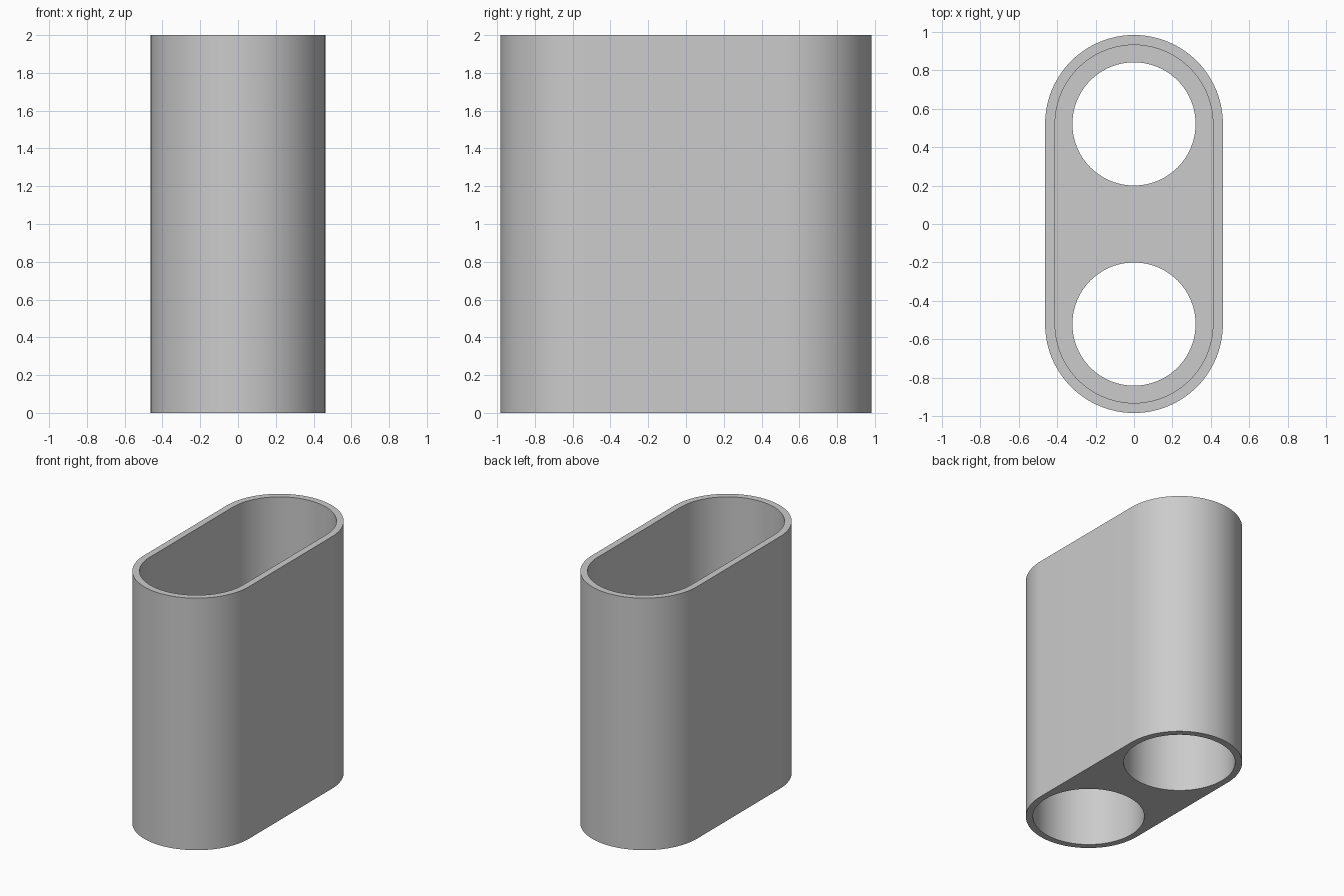
import bpy
import bmesh
from math import cos, sin, pi

cube = bpy.data.objects.get("Cube")
if cube:
    bpy.data.objects.remove(cube, do_unlink=True)

HEIGHT = 2.0
SPACING = 0.52           # distance of each bore axis from the centre
OUTER, INNER, HOLE = 0.462, 0.41, 0.32
WEB_LOW, WEB_HIGH = 0.95, 1.05
STEPS = 48               # segments per half circle

grey = bpy.data.materials.new("grey plastic")
grey.use_nodes = True
grey.diffuse_color = (0.6, 0.6, 0.6, 1)
grey.node_tree.nodes["Principled BSDF"].inputs["Base Color"].default_value = (0.6, 0.6, 0.6, 1)


def slot_outline(radius):
    """Rounded slot running along y."""
    points = []
    for side in (1, -1):
        for i in range(STEPS + 1):
            a = pi * i / STEPS
            points.append((side * radius * cos(a), side * (SPACING + radius * sin(a))))
    return points


def circle_outline(radius, y):
    n = 2 * STEPS
    return [(radius * cos(2 * pi * i / n), y + radius * sin(2 * pi * i / n)) for i in range(n)]


def prism(name, outline, low, high):
    bm = bmesh.new()
    base = bm.faces.new([bm.verts.new((x, y, low)) for x, y in outline])
    top = bmesh.ops.extrude_face_region(bm, geom=[base])["geom"]
    moved = [v for v in top if isinstance(v, bmesh.types.BMVert)]
    bmesh.ops.translate(bm, verts=moved, vec=(0, 0, high - low))
    bmesh.ops.recalc_face_normals(bm, faces=bm.faces)
    mesh = bpy.data.meshes.new(name)
    bm.to_mesh(mesh)
    bm.free()
    mesh.materials.append(grey)
    obj = bpy.data.objects.new(name, mesh)
    bpy.context.collection.objects.link(obj)
    return obj


def cut(target, cutter):
    cutter.hide_render = True
    bpy.context.view_layer.objects.active = target
    mod = target.modifiers.new("cut", 'BOOLEAN')
    mod.operation = 'DIFFERENCE'
    mod.solver = 'EXACT'
    mod.object = cutter
    bpy.ops.object.modifier_apply(modifier=mod.name)
    bpy.data.objects.remove(cutter, do_unlink=True)


# Outer sleeve
sleeve = prism("double_sleeve", slot_outline(OUTER), 0, HEIGHT)

# Slot-shaped pocket in the upper half
cut(sleeve, prism("pocket_cutter", slot_outline(INNER), WEB_HIGH, HEIGHT + 0.1))

# Two wide bores from below, each with a narrower hole through the web
for y in (-SPACING, SPACING):
    cut(sleeve, prism("bore_cutter", circle_outline(INNER, y), -0.1, WEB_LOW))
    cut(sleeve, prism("web_hole_cutter", circle_outline(HOLE, y), WEB_LOW - 0.2, WEB_HIGH + 0.2))

bpy.ops.object.select_all(action='DESELECT')
sleeve.select_set(True)
bpy.context.view_layer.objects.active = sleeve
bpy.ops.object.shade_smooth_by_angle(angle=pi / 6)
